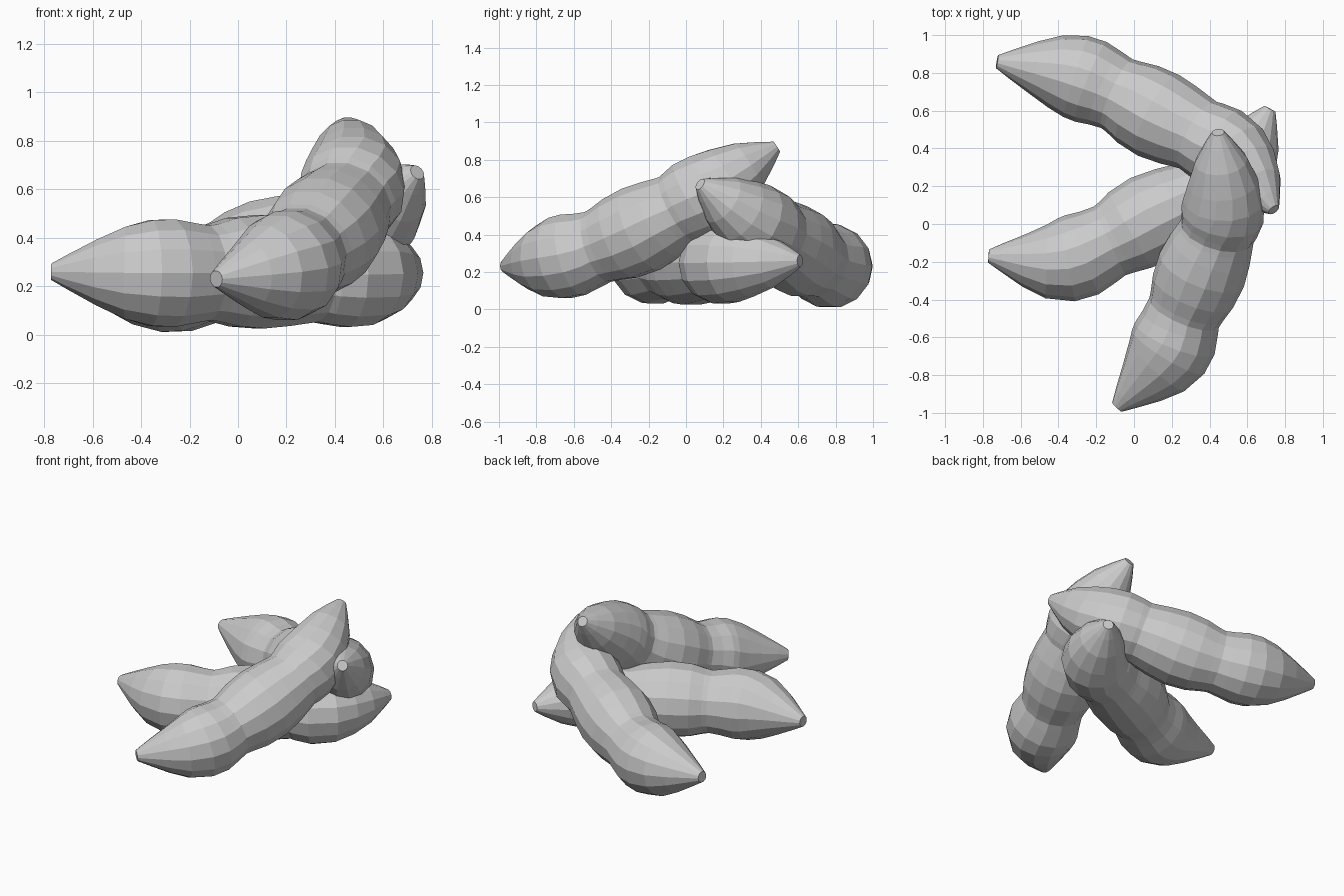
import bpy, bmesh, math
from mathutils import Vector

if "Cube" in bpy.data.objects:
    bpy.data.objects.remove(bpy.data.objects["Cube"])

SIDES = 14
# Shared pod profile: (position along the path knots, radius)
PROFILE = [(0, .035), (.18, .075), (.48, .14), (.78, .195), (1.1, .224), (1.4, .227),
           (1.75, .21), (2, .2), (2.15, .207), (2.5, .23), (3, .24), (3.5, .225), (3.85, .208),
           (4, .202), (4.2, .21), (4.6, .222), (5, .215), (5.3, .187), (5.6, .14),
           (5.85, .075), (6, .033)]

# Path knots: tip, lobe, waist, lobe, waist, lobe, tip
PODS = {
    "top_pod": [(-.09, -.97, .23), (.165, -.70, .27), (.265, -.47, .335), (.36, -.24, .43),
                (.44, -.04, .535), (.475, .13, .64), (.445, .485, .87)],
    "left_pod": [(-.77, -.17, .26), (-.39, -.195, .255), (-.13, -.09, .255), (.09, .03, .26),
                 (.32, .14, .25), (.52, .25, .25), (.72, .61, .26)],
    "back_pod": [(-.725, .86, .26), (-.34, .79, .23), (-.09, .69, .26), (.13, .575, .325),
                 (.34, .47, .40), (.53, .35, .475), (.74, .075, .67)],
}


def spline(pts, t):
    # Catmull-Rom position and tangent
    p = [Vector(q) for q in pts]
    p = [p[0] * 2 - p[1]] + p + [p[-1] * 2 - p[-2]]
    i = min(int(t), len(pts) - 2)
    u = t - i
    a, b, c, d = p[i:i + 4]
    k1, k2, k3 = c - a, 2 * a - 5 * b + 4 * c - d, 3 * b - a - 3 * c + d
    return (b + .5 * (k1 * u + k2 * u * u + k3 * u ** 3),
            (k1 + 2 * k2 * u + 3 * k3 * u * u).normalized())


def make_pod(name, path):
    bm = bmesh.new()
    rings = []
    for t, r in PROFILE:
        pos, tan = spline(path, t)
        side = tan.cross(Vector((0, 0, 1))).normalized()
        up = side.cross(tan)
        rings.append([bm.verts.new(pos + r * (side * math.cos(a) + up * math.sin(a)))
                      for a in (2 * math.pi * k / SIDES for k in range(SIDES))])
    for lo, hi in zip(rings, rings[1:]):
        for k in range(SIDES):
            n = (k + 1) % SIDES
            bm.faces.new((lo[k], lo[n], hi[n], hi[k]))
    # Flat end caps
    bm.faces.new(rings[0])
    bm.faces.new(rings[-1])
    bmesh.ops.recalc_face_normals(bm, faces=bm.faces)
    mesh = bpy.data.meshes.new(name)
    bm.to_mesh(mesh)
    bm.free()
    bpy.context.collection.objects.link(bpy.data.objects.new(name, mesh))


for pod_name, pod_path in PODS.items():
    make_pod(pod_name, pod_path)
